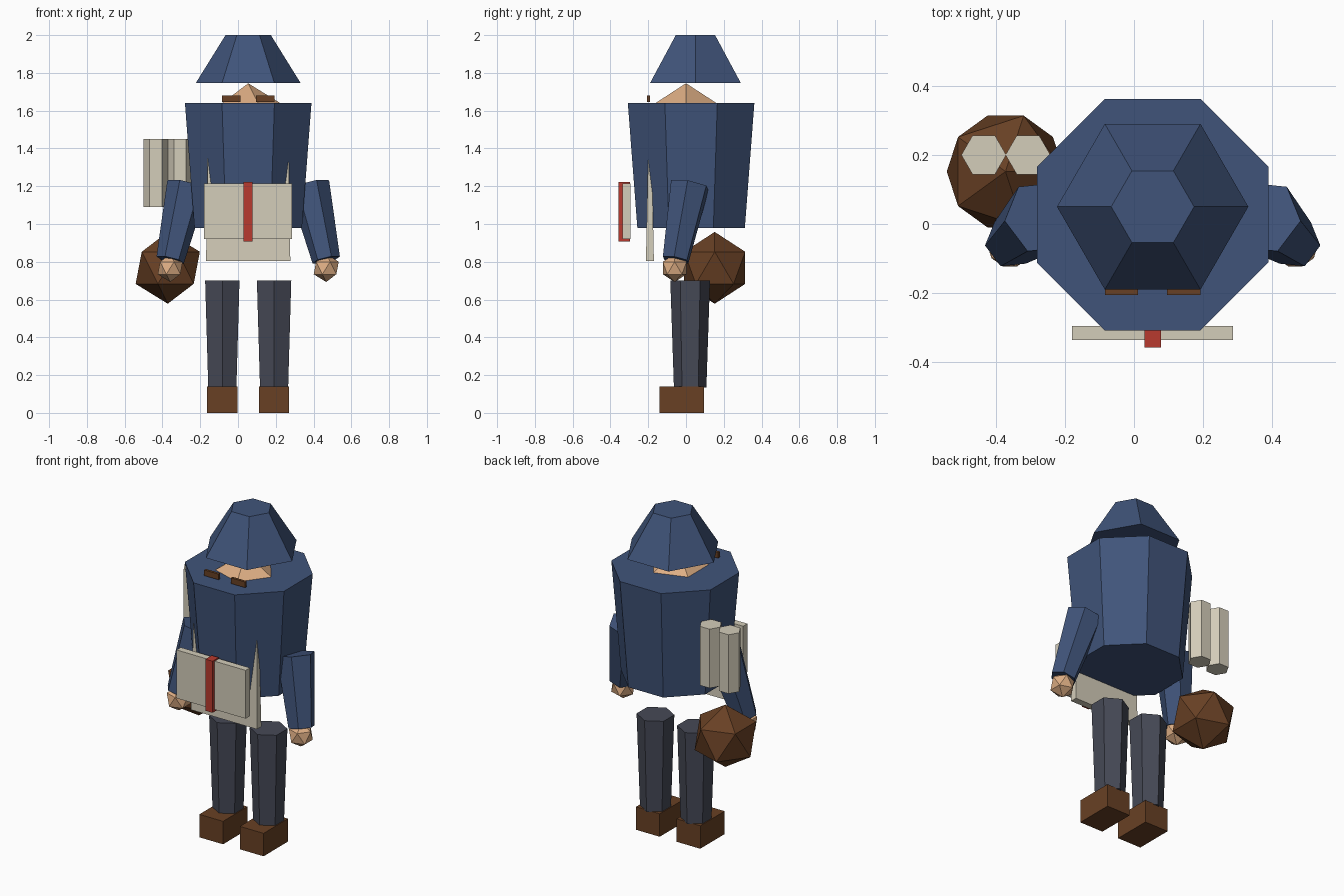
import bpy
from math import radians
from mathutils import Vector, Quaternion

if "Cube" in bpy.data.objects:
    bpy.data.objects.remove(bpy.data.objects["Cube"], do_unlink=True)


def material(name, *srgb):
    lin = [((c / 255 + 0.055) / 1.055) ** 2.4 for c in srgb] + [1]
    mat = bpy.data.materials.new(name)
    mat.use_nodes = True
    mat.diffuse_color = lin
    mat.node_tree.nodes["Principled BSDF"].inputs["Base Color"].default_value = lin
    return mat


NAVY = material("navy cloth", 64, 84, 122)
CHARCOAL = material("charcoal cloth", 70, 73, 86)
BROWN = material("brown leather", 104, 64, 36)
SKIN = material("skin", 222, 174, 132)
CREAM = material("cream canvas", 212, 205, 186)
RED = material("red strap", 184, 58, 46)

MID = 0.054  # x of the body's plane of symmetry


def finish(name, mat):
    obj = bpy.context.object
    obj.name = obj.data.name = name
    obj.data.materials.append(mat)
    return obj


def prism(name, mat, sides, bottom, top, r_bottom, r_top, turn=0):
    """Tapered prism running from bottom to top, turned about its own axis."""
    a, b = Vector(bottom), Vector(top)
    axis = b - a
    bpy.ops.mesh.primitive_cone_add(vertices=sides, radius1=r_bottom, radius2=r_top,
                                    depth=axis.length, location=(a + b) / 2)
    obj = finish(name, mat)
    obj.rotation_mode = 'QUATERNION'
    obj.rotation_quaternion = (Vector((0, 0, 1)).rotation_difference(axis)
                               @ Quaternion((0, 0, 1), radians(turn)))
    return obj


def ball(name, mat, centre, radius):
    bpy.ops.mesh.primitive_ico_sphere_add(subdivisions=1, radius=radius, location=centre)
    return finish(name, mat)


def box(name, mat, x, y, z):
    lo, hi = Vector((x[0], y[0], z[0])), Vector((x[1], y[1], z[1]))
    bpy.ops.mesh.primitive_cube_add(size=1, location=(lo + hi) / 2)
    obj = finish(name, mat)
    for v in obj.data.vertices:
        v.co = v.co * (hi - lo)
    return obj


# Torso, head and hat
prism("coat", NAVY, 8, (MID, 0.027, 0.98), (MID, 0.027, 1.64), 0.308, 0.3625, 22.5)
ball("head", SKIN, (MID, 0, 1.555), 0.19)
prism("hat", NAVY, 6, (MID, 0.05, 1.747), (MID, 0.05, 2.0), 0.277, 0.12, 30)

# Paired limbs and brows
for side, s in (("left", 1), ("right", -1)):
    def X(d):
        return MID + s * d

    def span(a, b):
        return sorted((X(a), X(b)))

    box(side + "_brow", BROWN, span(0.042, 0.138), (-0.206, -0.19), (1.645, 1.68))
    prism(side + "_arm", NAVY, 6, (X(0.413), -0.055, 0.81), (X(0.322), 0.02, 1.205),
          0.075, 0.11, s * 23)
    ball(side + "_hand", SKIN, (X(0.413), -0.06, 0.767), 0.074)
    prism(side + "_leg", CHARCOAL, 6, (X(0.137), 0.022, 0.135), (X(0.137), 0.022, 0.70),
          0.086, 0.105)
    box(side + "_boot", BROWN, span(0.057, 0.217), (-0.14, 0.095), (0, 0.14))

# Satchel tapering up into the coat, with its front flap and strap
bag = box("satchel", CREAM, (MID - 0.223, MID + 0.223), (-0.212, -0.17), (0.805, 1.36))
for v in bag.data.vertices:
    if v.co.z > 0:
        v.co.x *= 0.96
        v.co.y *= 0.45
box("satchel_flap", CREAM, (-0.18, 0.287), (-0.336, -0.295), (0.92, 1.215))
box("satchel_strap", RED, (0.03, 0.078), (-0.357, -0.297), (0.908, 1.223))

# Rolls and round sack carried at the back
for i, x in enumerate((-0.435, -0.307)):
    prism("roll_%d" % (i + 1), CREAM, 6, (x, 0.2, 1.09), (x, 0.2, 1.45), 0.065, 0.065, 30)
ball("sack", BROWN, (-0.372, 0.152, 0.768), 0.19)
